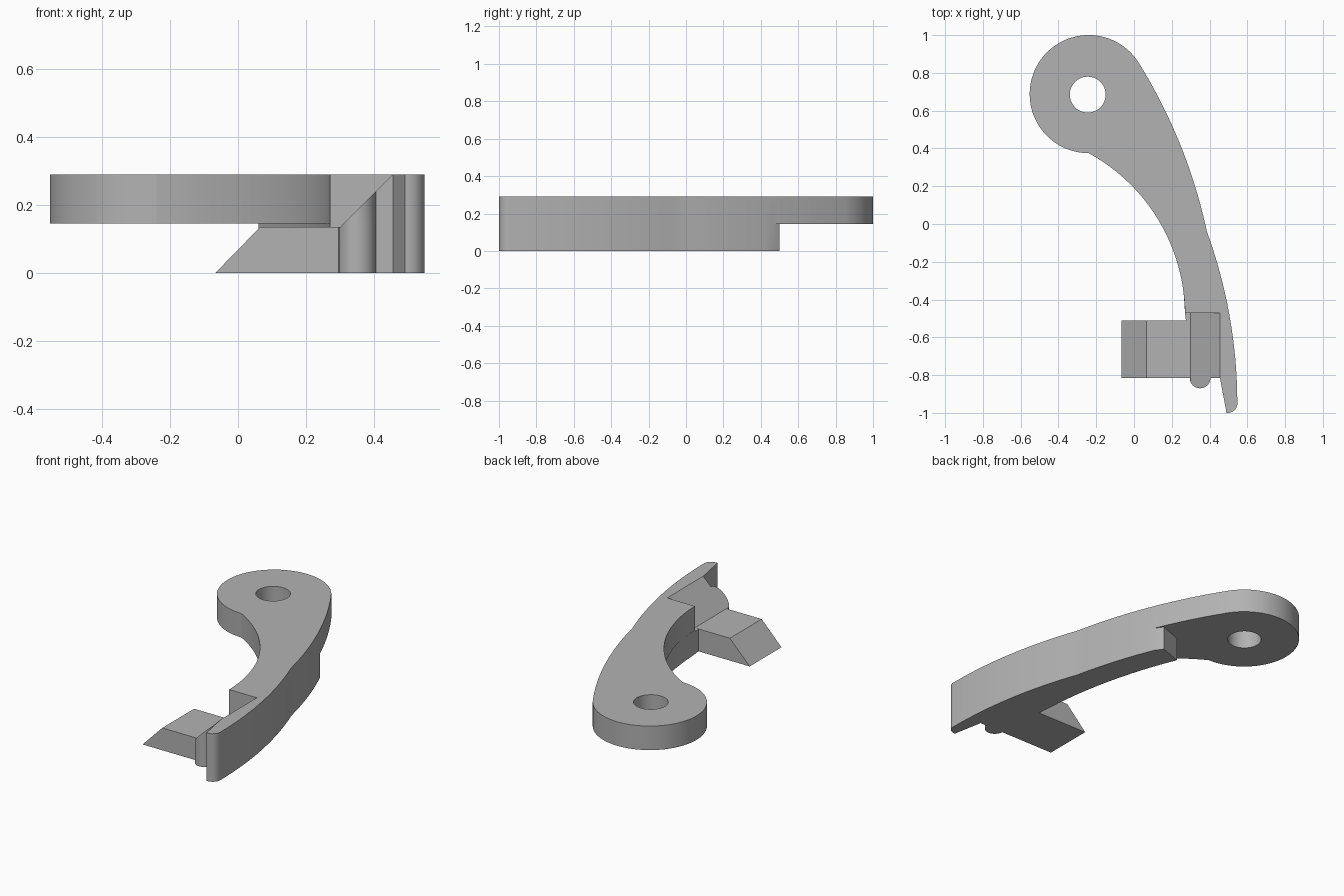
import bpy, bmesh, math
from mathutils import Vector

cube = bpy.data.objects.get("Cube")
if cube:
    bpy.data.objects.remove(cube, do_unlink=True)

grey = bpy.data.materials.new("plain_grey")
grey.use_nodes = True
grey.diffuse_color = (0.45, 0.45, 0.45, 1)
grey.node_tree.nodes["Principled BSDF"].inputs["Base Color"].default_value = grey.diffuse_color


def arc(a, b, c, steps=16):
    """Points on the circle that runs from a through b to c."""
    a, b, c = Vector(a), Vector(b), Vector(c)
    d = 2 * (a.x * (b.y - c.y) + b.x * (c.y - a.y) + c.x * (a.y - b.y))
    aa, bb, cc = a.dot(a), b.dot(b), c.dot(c)
    m = Vector(((aa * (b.y - c.y) + bb * (c.y - a.y) + cc * (a.y - b.y)) / d,
                (aa * (c.x - b.x) + bb * (a.x - c.x) + cc * (b.x - a.x)) / d))
    angle = lambda p: math.atan2(p.y - m.y, p.x - m.x)
    start, turn = angle(a), 2 * math.pi
    mid, sweep = (angle(b) - start) % turn, (angle(c) - start) % turn
    if mid > sweep:
        sweep -= turn
    r = (a - m).length
    return [(m.x + r * math.cos(start + sweep * i / steps),
             m.y + r * math.sin(start + sweep * i / steps)) for i in range(steps + 1)]


def prism(name, points, low, high, axis="z"):
    """Extrude a flat outline along z, or an xz outline along y."""
    place = (lambda p, h: (p[0], p[1], h)) if axis == "z" else (lambda p, h: (p[0], h, p[1]))
    bm = bmesh.new()
    face = bm.faces.new([bm.verts.new(place(p, low)) for p in points])
    top = bmesh.ops.extrude_face_region(bm, geom=[face])["geom"]
    shift = place((0, 0), high - low)
    bmesh.ops.translate(bm, vec=shift, verts=[g for g in top if isinstance(g, bmesh.types.BMVert)])
    bmesh.ops.recalc_face_normals(bm, faces=bm.faces)
    mesh = bpy.data.meshes.new(name)
    bm.to_mesh(mesh)
    bm.free()
    obj = bpy.data.objects.new(name, mesh)
    bpy.context.collection.objects.link(obj)
    mesh.materials.append(grey)
    return obj


def combine(obj, other, operation):
    mod = obj.modifiers.new(operation.lower(), "BOOLEAN")
    mod.object, mod.operation, mod.solver = other, operation, "EXACT"
    bpy.context.view_layer.objects.active = obj
    bpy.ops.object.modifier_apply(modifier=mod.name)
    bpy.data.objects.remove(other, do_unlink=True)


# Shared outlines: clip end with rounded post and tip, then the outer edge
clip_end = [(0.275, -0.51), (0.295, -0.515)]
clip_end += arc((0.295, -0.815), (0.35, -0.87), (0.405, -0.815), 12)
clip_end += [(0.455, -0.815)] + arc((0.49, -1.0), (0.533, -0.985), (0.547, -0.94), 6)
outer_low = arc((0.547, -0.94), (0.503, -0.47), (0.386, -0.04))[1:]
outer_high = arc((0.386, -0.04), (0.245, 0.42), (0.031, 0.844), 24)[1:]

# Upper layer with the round eye
eye = arc((0.031, 0.844), (-0.5525, 0.6875), (-0.24, 0.375), 48)[1:]
inner = arc((-0.24, 0.375), (0.13, 0.02), (0.27, -0.47), 24)[1:]
arm = prism("lever_arm", clip_end + outer_low + outer_high + eye + inner, 0.145, 0.29)

# Lower layer, stepped back from the eye
step = [p for p in outer_high if p[1] < 0.49] + [(0.198, 0.5), (0.06, 0.45)]
inner_low = arc((0.06, 0.45), (0.2, 0.02), (0.27, -0.47))[1:]
base = prism("lower_layer", clip_end + outer_low + step + inner_low, 0, 0.145)
combine(arm, base, "UNION")

# Pivot hole
circle = [(-0.245 + 0.095 * math.cos(t * math.pi / 24),
           0.685 + 0.095 * math.sin(t * math.pi / 24)) for t in range(48)]
combine(arm, prism("hole_cutter", circle, 0.1, 0.4), "DIFFERENCE")

# Slanted notch beside the tip
notch = [(0.1, 0.135), (0.3, 0.135), (0.455, 0.29), (0.455, 0.4), (0.1, 0.4)]
combine(arm, prism("notch_cutter", notch, -0.93, -0.47, "y"), "DIFFERENCE")

# Wedge-shaped catch
catch = [(-0.067, 0), (0.3, 0), (0.3, 0.135), (0.065, 0.135)]
catch_obj = prism("wedge_catch", catch, -0.815, -0.512, "y")

for obj in (arm, catch_obj):
    bpy.ops.object.select_all(action="DESELECT")
    obj.select_set(True)
    bpy.context.view_layer.objects.active = obj
    bpy.ops.object.shade_smooth_by_angle(angle=math.radians(25))
